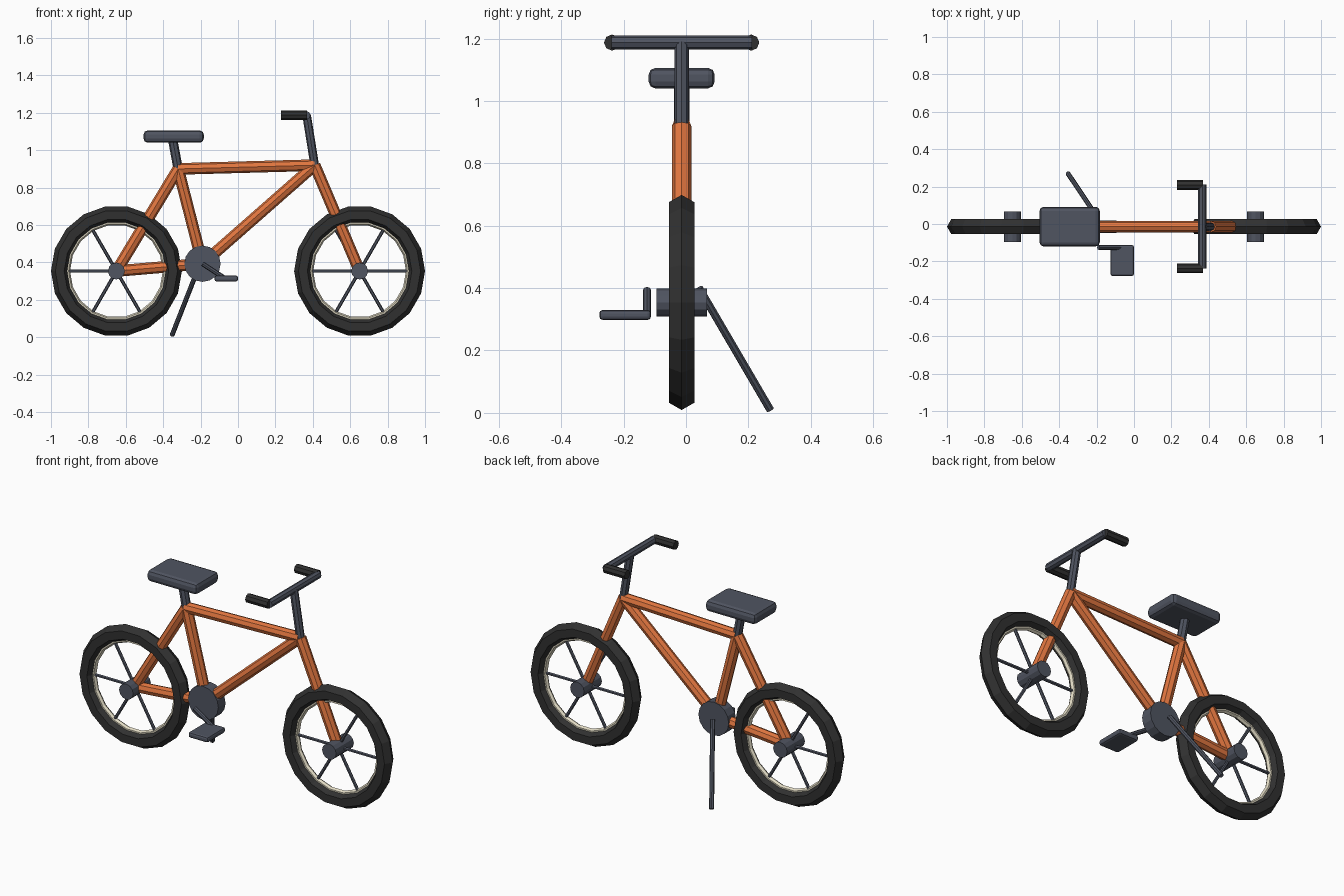
import bpy
from math import cos, sin, pi
from mathutils import Vector, Matrix

if "Cube" in bpy.data.objects:
    bpy.data.objects.remove(bpy.data.objects["Cube"])

YC = -0.014          # centre plane of the bike
AXLE_Z = 0.354


def material(name, rgb):
    m = bpy.data.materials.new(name)
    m.diffuse_color = (*rgb, 1)
    m.use_nodes = True
    m.node_tree.nodes["Principled BSDF"].inputs["Base Color"].default_value = m.diffuse_color
    return m


orange = material("orange", (0.75, 0.18, 0.05))
steel = material("slate", (0.08, 0.09, 0.12))
rubber = material("rubber", (0.03, 0.03, 0.03))
cream = material("cream", (0.75, 0.70, 0.55))


def finish(name, mat):
    ob = bpy.context.object
    ob.name = name
    ob.data.materials.append(mat)
    return ob


def tube(name, a, b, r, mat, sides=8):
    a, b = Vector(a), Vector(b)
    d = b - a
    bpy.ops.mesh.primitive_cylinder_add(
        vertices=sides, radius=r, depth=d.length, location=(a + b) / 2,
        rotation=d.to_track_quat('Z', 'Y').to_euler())
    return finish(name, mat)


def ring(name, x, major, minor, sides, mat):
    bpy.ops.mesh.primitive_torus_add(
        major_segments=18, minor_segments=sides, major_radius=major,
        minor_radius=minor, location=(x, YC, AXLE_Z), rotation=(pi / 2, 0, 0))
    return finish(name, mat)


def box(name, lo, hi, bevel, mat):
    lo, hi = Vector(lo), Vector(hi)
    bpy.ops.mesh.primitive_cube_add(size=1, location=(lo + hi) / 2)
    ob = finish(name, mat)
    ob.data.transform(Matrix.Diagonal((*(hi - lo), 1)))
    m = ob.modifiers.new("bevel", 'BEVEL')
    m.width, m.segments = bevel, 2
    return ob


# Wheels: tyre, rim, hub and six spokes each
for side, x in (("rear", -0.65), ("front", 0.65)):
    ring(side + "_tyre", x, 0.303, 0.047, 6, rubber)
    ring(side + "_rim", x, 0.264, 0.016, 6, cream)
    tube(side + "_hub", (x, YC - 0.081, AXLE_Z), (x, YC + 0.081, AXLE_Z), 0.045, steel, 12)
    for i in range(6):
        c, s = cos(i * pi / 3), sin(i * pi / 3)
        tube(f"{side}_spoke_{i}", (x, YC, AXLE_Z),
             (x + 0.265 * c, YC, AXLE_Z + 0.265 * s), 0.009, steel, 6)

# Frame tubes between shared joints
rear, front = (-0.65, YC, AXLE_Z), (0.65, YC, AXLE_Z)
crank = (-0.19, YC, 0.393)
seat_joint, head = (-0.32, YC, 0.9), (0.41, YC, 0.92)
for name, a, b in (("top_tube", seat_joint, head), ("down_tube", crank, head),
                   ("seat_tube", crank, seat_joint), ("chain_stay", rear, crank),
                   ("seat_stay", rear, seat_joint), ("fork", head, front)):
    tube(name, a, b, 0.031, orange)

# Seat
tube("seat_post", seat_joint, (-0.348, YC, 1.05), 0.025, steel)
box("seat", (-0.505, YC - 0.106, 1.04), (-0.183, YC + 0.106, 1.106), 0.022, steel)

# Handlebar
tube("stem", head, (0.367, YC, 1.187), 0.023, steel)
tube("handlebar", (0.365, YC - 0.225, 1.187), (0.365, YC + 0.225, 1.187), 0.022, steel)
for side, s in (("right", -1), ("left", 1)):
    y = YC + s * 0.223
    tube(side + "_grip", (0.368, y, 1.187), (0.23, y, 1.187), 0.026, rubber)

# Drive: chainring, crank and pedal
tube("chainring", (-0.19, YC - 0.033, 0.393), (-0.19, YC + 0.033, 0.393), 0.097, steel, 16)
tube("crank", (-0.19, -0.125, 0.393), (-0.07, -0.125, 0.315), 0.013, steel)
box("pedal", (-0.126, -0.278, 0.298), (0.0, -0.112, 0.33), 0.011, steel)

# Kickstand
tube("kickstand", (-0.20, 0.042, 0.4), (-0.353, 0.27, 0.01), 0.013, steel)
